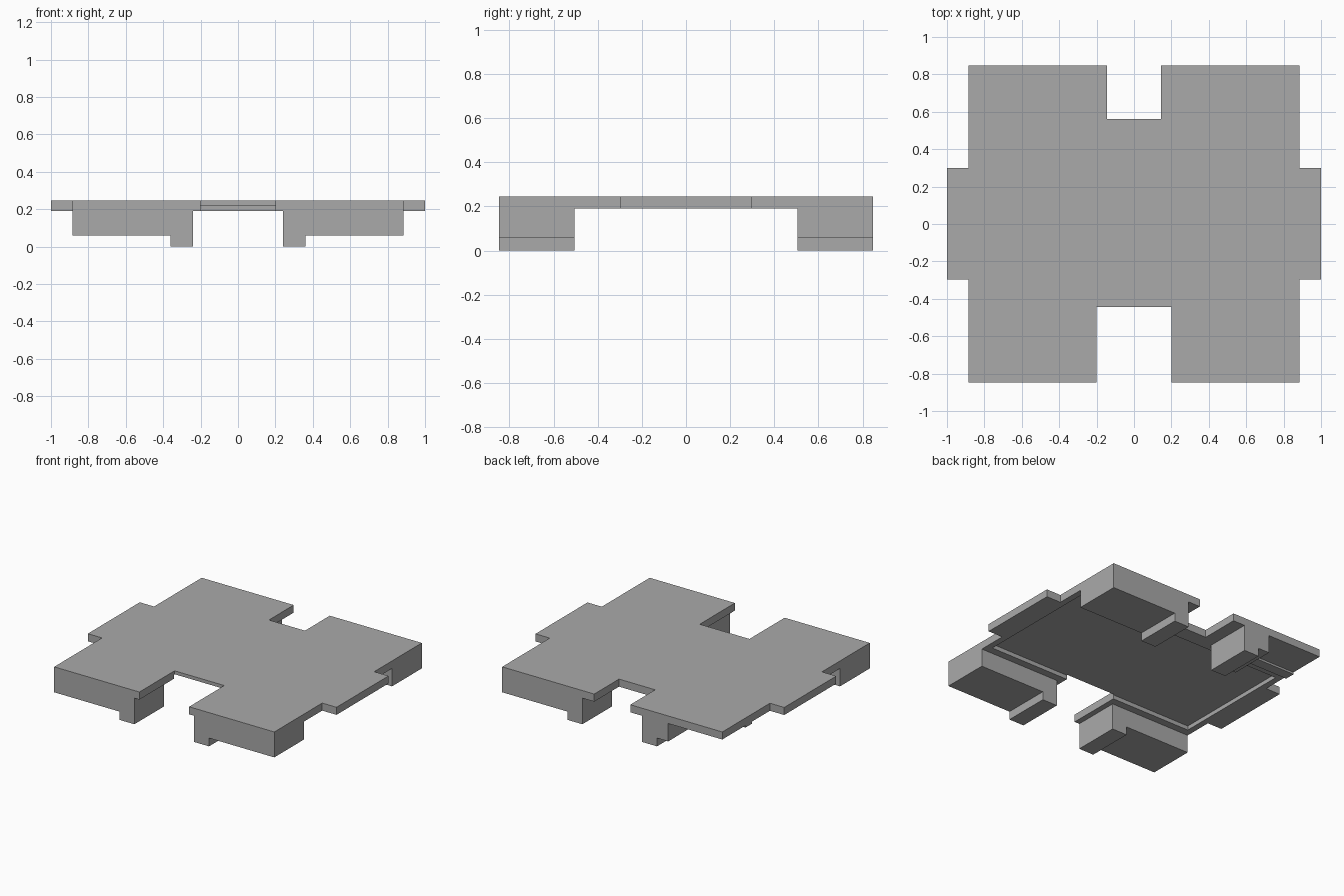
import bpy
import bmesh
from mathutils import Vector

cube = bpy.data.objects.get("Cube")
if cube:
    bpy.data.objects.remove(cube, do_unlink=True)

GREY = (0.4, 0.4, 0.4, 1.0)
grey = bpy.data.materials.new("plain grey")
grey.use_nodes = True
grey.diffuse_color = GREY
grey.node_tree.nodes["Principled BSDF"].inputs["Base Color"].default_value = GREY

TOP, UNDER, STEP = 0.245, 0.19, 0.06
HALF_X, HALF_Y, BLOCK_Y = 0.885, 0.847, 0.505


def prism(name, outline, offset):
    """Extrude a flat outline of 3D points along an offset vector."""
    bm = bmesh.new()
    face = bm.faces.new([bm.verts.new(p) for p in outline])
    made = bmesh.ops.extrude_face_region(bm, geom=[face], use_keep_orig=True)
    moved = [g for g in made["geom"] if isinstance(g, bmesh.types.BMVert)]
    bmesh.ops.translate(bm, verts=moved, vec=Vector(offset))
    bmesh.ops.recalc_face_normals(bm, faces=bm.faces)
    mesh = bpy.data.meshes.new(name)
    bm.to_mesh(mesh)
    bm.free()
    mesh.materials.append(grey)
    obj = bpy.data.objects.new(name, mesh)
    bpy.context.collection.objects.link(obj)
    return obj


def box(name, x0, x1, y0, y1, z0, z1):
    ring = [(x0, y0, z0), (x1, y0, z0), (x1, y1, z0), (x0, y1, z0)]
    return prism(name, ring, (0, 0, z1 - z0))


# Top plate: half outline from front notch round to back notch, then mirrored
half = [(0.2, -0.443), (0.2, -HALF_Y), (HALF_X, -HALF_Y), (HALF_X, -0.297),
        (1, -0.297), (1, 0.3), (HALF_X, 0.3), (HALF_X, HALF_Y),
        (0.145, HALF_Y), (0.145, 0.562)]
outline = half + [(-x, y) for x, y in reversed(half)]
plate = prism("top_plate", [(x, y, UNDER) for x, y in outline], (0, 0, TOP - UNDER))

# Shallow recess under the plate, open into the front notch
cutter = box("recess_cutter", -0.84, 0.84, -0.45, 0.45, 0.1, 0.22)
cutter.hide_render = True
cut = plate.modifiers.new("recess", "BOOLEAN")
cut.operation = "DIFFERENCE"
cut.solver = "EXACT"
cut.object = cutter
bpy.context.view_layer.objects.active = plate
bpy.ops.object.modifier_apply(modifier=cut.name)
bpy.data.objects.remove(cutter, do_unlink=True)

# Corner blocks with a stepped foot; the back one on the -x side is shorter
for side, side_name in ((1, "left"), (-1, "right")):
    for end, end_name in ((-1, "front"), (1, "back")):
        outer = 0.45 if (side, end) == (-1, 1) else HALF_X
        profile = [(0.24, UNDER), (0.24, 0), (0.36, 0), (0.36, STEP),
                   (outer, STEP), (outer, UNDER)]
        prism(f"{end_name}_{side_name}_block",
              [(side * x, end * BLOCK_Y, z) for x, z in profile],
              (0, end * (HALF_Y - BLOCK_Y), 0))

# Thin rib under the open corner
box("corner_rib", -HALF_X, -0.45, BLOCK_Y, 0.58, 0.175, UNDER)
